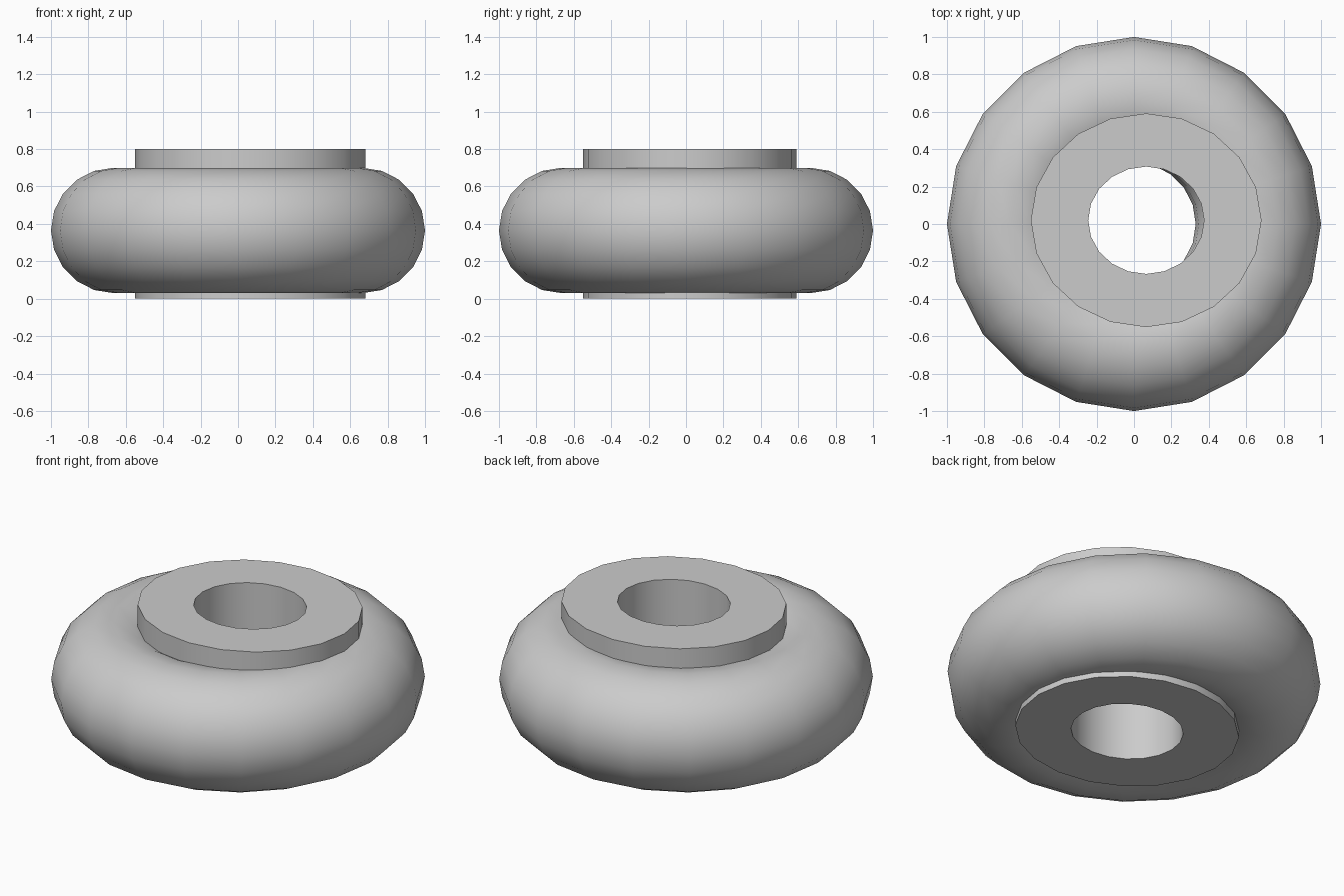
import bpy
import bmesh
from math import radians
from mathutils import Matrix

cube = bpy.data.objects.get("Cube")
if cube:
    bpy.data.objects.remove(cube, do_unlink=True)

SIDES = 20

grey = bpy.data.materials.new("plain_grey")
grey.use_nodes = True
colour = (0.6, 0.6, 0.6, 1)
grey.diffuse_color = colour
grey.node_tree.nodes["Principled BSDF"].inputs["Base Color"].default_value = colour


def finish(obj, name):
    obj.name = obj.data.name = name
    obj.data.materials.append(grey)
    bpy.ops.object.select_all(action="DESELECT")
    obj.select_set(True)
    bpy.context.view_layer.objects.active = obj
    bpy.ops.object.shade_smooth_by_angle(angle=radians(30))


# Round outer ring
bpy.ops.mesh.primitive_torus_add(major_segments=SIDES, minor_segments=SIDES,
                                 major_radius=0.665, minor_radius=0.335,
                                 location=(0, 0, 0.365))
finish(bpy.context.object, "outer_ring")

# Slightly oval, off-centre hub: a square section spun into a tube
INNER, OUTER, HEIGHT = 0.31, 0.617, 0.8
bm = bmesh.new()
section = [bm.verts.new((r, 0, z)) for r, z in
           ((INNER, 0), (OUTER, 0), (OUTER, HEIGHT), (INNER, HEIGHT))]
edges = [bm.edges.new((section[i], section[(i + 1) % 4])) for i in range(4)]
bmesh.ops.spin(bm, geom=section + edges, cent=(0, 0, 0), axis=(0, 0, 1),
               angle=radians(360), steps=SIDES)
bmesh.ops.remove_doubles(bm, verts=bm.verts, dist=0.001)
bmesh.ops.transform(bm, matrix=Matrix.Diagonal((1, 0.926, 1, 1)), verts=bm.verts)
bmesh.ops.recalc_face_normals(bm, faces=bm.faces)
mesh = bpy.data.meshes.new("hub")
bm.to_mesh(mesh)
bm.free()
hub = bpy.data.objects.new("hub", mesh)
hub.location = (0.065, 0.02, 0)
bpy.context.collection.objects.link(hub)
finish(hub, "hub")
